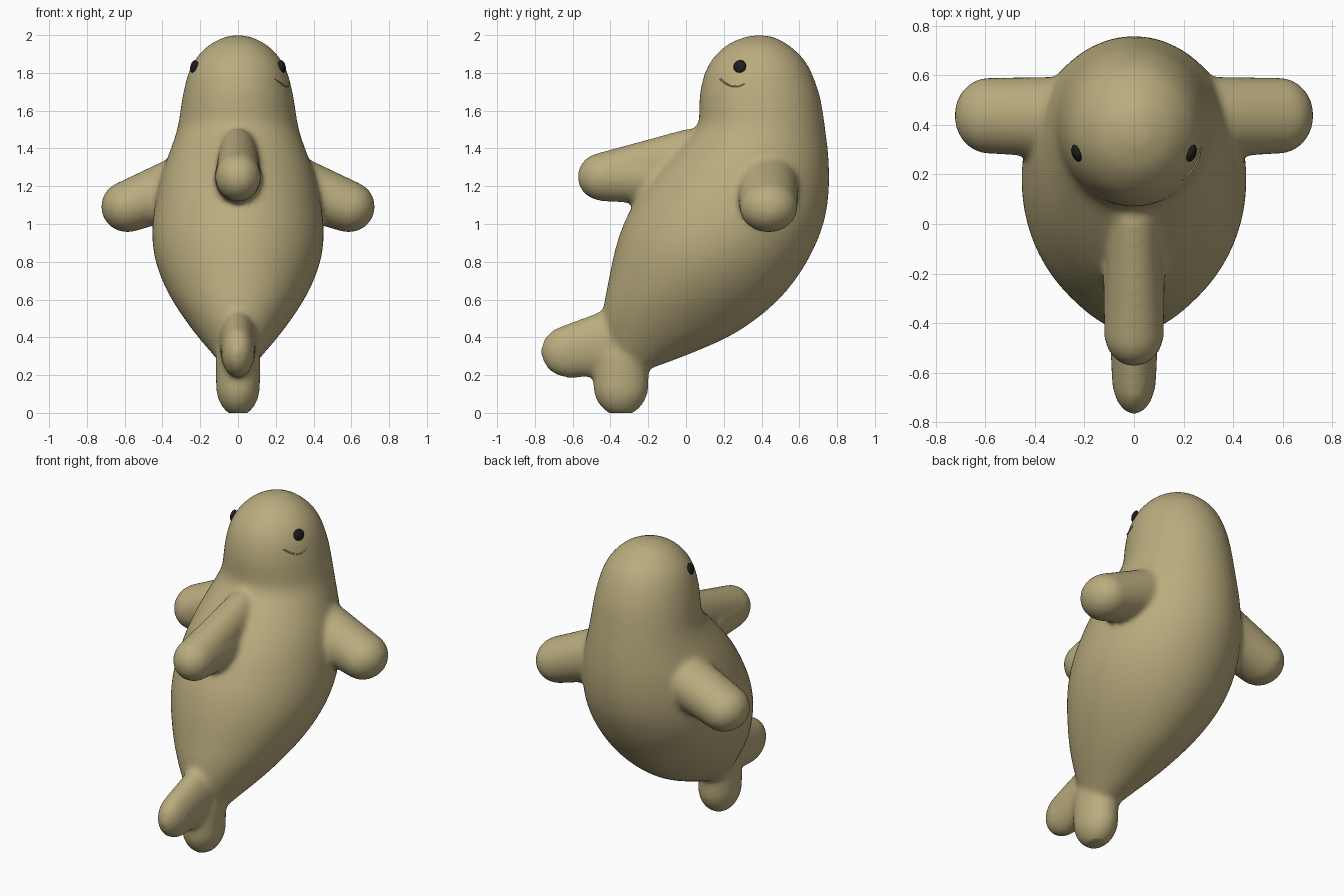
import bpy, bmesh, math
from mathutils import Vector

if "Cube" in bpy.data.objects:
    bpy.data.objects.remove(bpy.data.objects["Cube"])


def material(name, rgb):
    m = bpy.data.materials.new(name)
    m.diffuse_color = (*rgb, 1)
    m.use_nodes = True
    m.node_tree.nodes["Principled BSDF"].inputs["Base Color"].default_value = m.diffuse_color
    return m


tan = material("tan skin", (0.49, 0.415, 0.21))
black = material("black eye", (0.012, 0.012, 0.014))


def make_object(name, bm, mat):
    bmesh.ops.recalc_face_normals(bm, faces=bm.faces)
    for f in bm.faces:
        f.smooth = True
    me = bpy.data.meshes.new(name)
    bm.to_mesh(me)
    bm.free()
    me.materials.append(mat)
    ob = bpy.data.objects.new(name, me)
    bpy.context.collection.objects.link(ob)
    return ob


# Torso slices: height, half width, front y, back y
SLICES = [
    (0.23, 0.07, -0.40, -0.20), (0.30, 0.125, -0.42, -0.01), (0.40, 0.21, -0.435, 0.22),
    (0.50, 0.285, -0.44, 0.375), (0.60, 0.35, -0.43, 0.49), (0.70, 0.40, -0.41, 0.575),
    (0.80, 0.435, -0.39, 0.64), (0.90, 0.452, -0.365, 0.69), (1.00, 0.452, -0.33, 0.727),
    (1.10, 0.44, -0.28, 0.748), (1.20, 0.42, -0.22, 0.757), (1.30, 0.392, -0.14, 0.757),
    (1.40, 0.355, -0.045, 0.75), (1.48, 0.328, 0.035, 0.74), (1.54, 0.314, 0.066, 0.732),
    (1.62, 0.302, 0.07, 0.72), (1.70, 0.288, 0.075, 0.702), (1.80, 0.262, 0.10, 0.665),
    (1.88, 0.22, 0.145, 0.617), (1.95, 0.15, 0.22, 0.54), (1.99, 0.07, 0.31, 0.465),
]


def refine(rows, n=3):
    """Catmull-Rom interpolation between slices."""
    out = []
    for i in range(len(rows) - 1):
        p0, p1 = rows[max(i - 1, 0)], rows[i]
        p2, p3 = rows[i + 1], rows[min(i + 2, len(rows) - 1)]
        for k in range(n):
            t = k / n
            out.append([0.5 * (2 * b + (c - a) * t + (2 * a - 5 * b + 4 * c - d) * t * t
                               + (3 * b - a - 3 * c + d) * t ** 3)
                        for a, b, c, d in zip(p0, p1, p2, p3)])
    out.append(list(rows[-1]))
    return out


def add_torso(bm, n=64):
    rings = []
    for z, w, y0, y1 in refine(SLICES):
        rings.append([bm.verts.new((w * math.cos(2 * math.pi * i / n),
                                    (y0 + y1) / 2 + (y1 - y0) / 2 * math.sin(2 * math.pi * i / n), z))
                      for i in range(n)])
    for a, b in zip(rings, rings[1:]):
        for i in range(n):
            j = (i + 1) % n
            bm.faces.new((a[i], a[j], b[j], b[i]))
    for ring, tip in ((rings[0], (0, -0.31, 0.20)), (rings[-1], (0, 0.388, 2.003))):
        v = bm.verts.new(tip)
        for i in range(n):
            bm.faces.new((ring[i], ring[(i + 1) % n], v))


def add_limb(bm, a, b, ra, rb):
    """Rounded limb from a to b with x, y, z radii at each end."""
    a, b = Vector(a), Vector(b)
    rot = (b - a).to_track_quat('Z', 'Y')
    for v in bmesh.ops.create_uvsphere(bm, u_segments=32, v_segments=20, radius=1)["verts"]:
        far = v.co.z > 1e-4
        u = rot @ v.co
        c, r = (b, rb) if far else (a, ra)
        v.co = c + Vector((u.x * r[0], u.y * r[1], u.z * r[2]))


# Body with flippers and tail blended into one skin
bm = bmesh.new()
add_torso(bm)
for s in (-1, 1):  # side flippers
    add_limb(bm, (s * 0.28, 0.43, 1.21), (s * 0.585, 0.437, 1.092),
             (0.14, 0.165, 0.165), (0.14, 0.155, 0.137))
# chest fin
add_limb(bm, (0, 0.02, 1.36), (0, -0.435, 1.25), (0.105, 0.13, 0.145), (0.122, 0.14, 0.13))
add_limb(bm, (0, -0.2, 1.25), (0, -0.42, 1.25), (0.125, 0.14, 0.143), (0.122, 0.14, 0.132))
# front and rear tail lobes
add_limb(bm, (0, -0.40, 0.37), (0, -0.615, 0.325), (0.10, 0.15, 0.178), (0.09, 0.153, 0.14))
add_limb(bm, (0, -0.345, 0.28), (0, -0.345, 0.15), (0.118, 0.15, 0.16), (0.118, 0.148, 0.168))
body = make_object("body", bm, tan)
rm = body.modifiers.new("blend", 'REMESH')
rm.mode = 'VOXEL'
rm.voxel_size = 0.017
rm.use_smooth_shade = True
sm = body.modifiers.new("soften", 'SMOOTH')
sm.factor = 0.5
sm.iterations = 10

# Flat foot under the rear tail lobe
bm = bmesh.new()
bmesh.ops.create_cube(bm, size=1)
for v in bm.verts:
    v.co = Vector((v.co.x, v.co.y - 0.34, v.co.z * 0.4 - 0.2))
cutter = make_object("foot_cutter", bm, tan)
cutter.hide_render = True
cutter.hide_viewport = True
cut = body.modifiers.new("flat foot", 'BOOLEAN')
cut.operation = 'DIFFERENCE'
cut.object = cutter


def head_point(y, z, lift=0.0):
    """Point on the side of the head."""
    rows = refine(SLICES, 8)
    _, w, y0, y1 = min(rows, key=lambda r: abs(r[0] - z))
    c, h = (y0 + y1) / 2, (y1 - y0) / 2
    x = w * math.sqrt(max(0, 1 - ((y - c) / h) ** 2))
    n = Vector((x / w ** 2, (y - c) / h ** 2, 0.9)).normalized()
    return Vector((x, y, z)) + n * lift, n


# Eyes
for s, name in ((-1, "left_eye"), (1, "right_eye")):
    p, n = head_point(0.285, 1.833)
    p.x *= s
    n.x *= s
    bm = bmesh.new()
    bmesh.ops.create_uvsphere(bm, u_segments=12, v_segments=8, radius=1)
    rot = n.to_track_quat('Z', 'Y')
    for v in bm.verts:
        v.co = p + rot @ Vector((v.co.x * 0.036, v.co.y * 0.036, v.co.z * 0.018))
    make_object(name, bm, black)

# Thin smile line on one cheek
cu = bpy.data.curves.new("smile", 'CURVE')
cu.dimensions = '3D'
cu.bevel_depth = 0.004
cu.bevel_resolution = 1
sp = cu.splines.new('POLY')
sp.points.add(12)
for i, pt in enumerate(sp.points):
    t = i / 12
    y = 0.18 + 0.13 * t
    z = 1.728 + 0.11 * (t - 0.62) ** 2
    pt.co = (*head_point(y, z, 0.001)[0], 1)
cu.materials.append(tan)
smile = bpy.data.objects.new("smile", cu)
bpy.context.collection.objects.link(smile)
